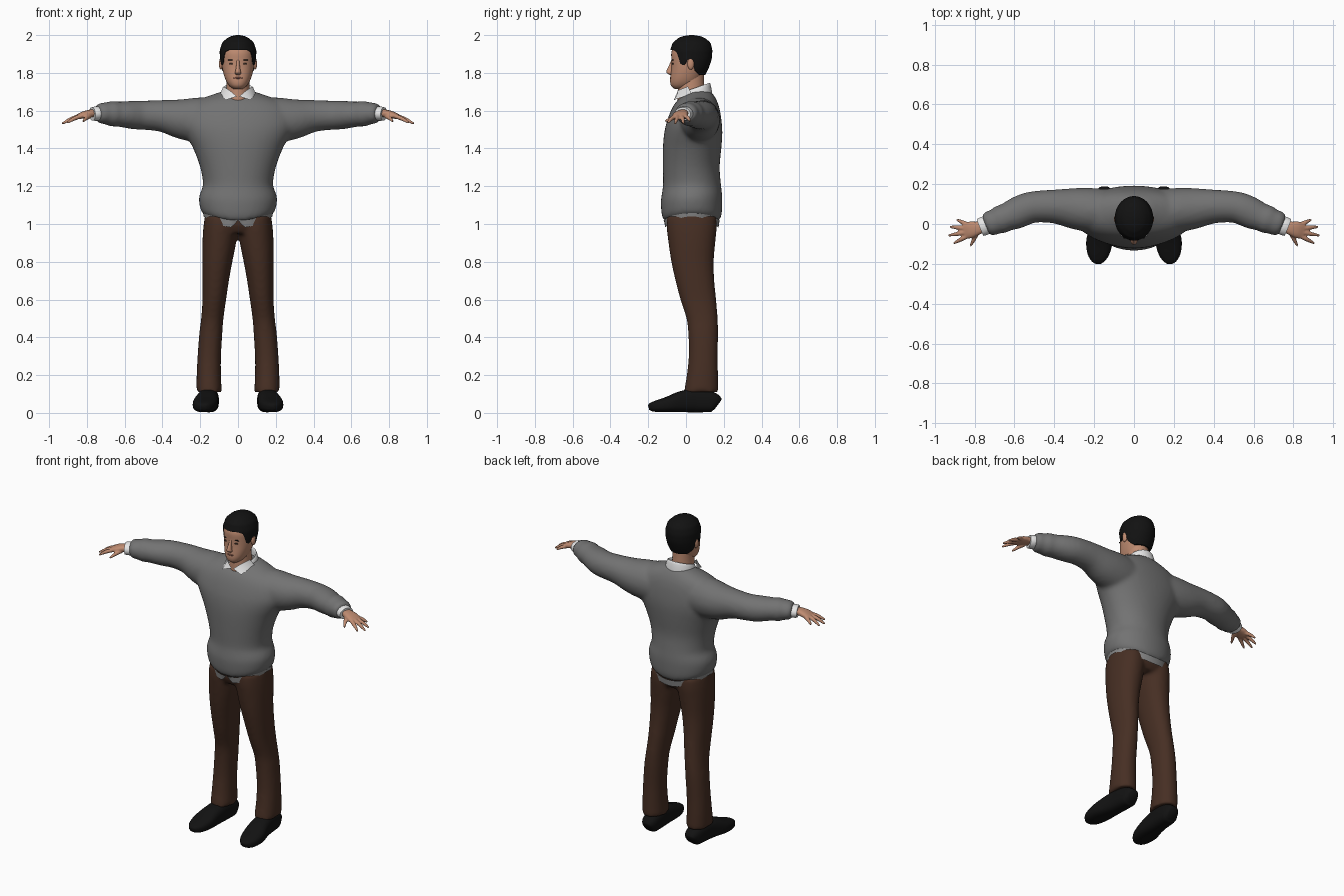
import bpy, bmesh
from math import sin, cos, pi, copysign, radians
from mathutils import Vector

if "Cube" in bpy.data.objects:
    bpy.data.objects.remove(bpy.data.objects["Cube"])


def material(name, r, g, b):
    m = bpy.data.materials.new(name)
    m.use_nodes = True
    m.diffuse_color = (r, g, b, 1)
    m.node_tree.nodes["Principled BSDF"].inputs["Base Color"].default_value = (r, g, b, 1)
    return m


WOOL = material("grey wool", .17, .17, .17)
HEM = material("light grey hem", .25, .25, .25)
WHITE = material("white cotton", .8, .8, .8)
BROWN = material("brown cloth", .062, .028, .017)
BLACK = material("black", .006, .006, .006)
SKIN = material("skin", .52, .26, .165)
LIPS = material("lips", .36, .14, .1)
EYE = material("dark eye", .06, .035, .025)
Z = Vector((0, 0, 1))


def finish(name, bm, mat, voxel=0, angle=60):
    """Turn a bmesh into a smooth object; a voxel size fuses overlapping shells."""
    bmesh.ops.recalc_face_normals(bm, faces=bm.faces)
    mesh = bpy.data.meshes.new(name)
    bm.to_mesh(mesh)
    bm.free()
    mesh.materials.append(mat)
    ob = bpy.data.objects.new(name, mesh)
    bpy.context.collection.objects.link(ob)
    bpy.ops.object.select_all(action='DESELECT')
    ob.select_set(True)
    bpy.context.view_layer.objects.active = ob
    if voxel:
        rm = ob.modifiers.new("fuse", 'REMESH')
        rm.mode = 'VOXEL'
        rm.voxel_size = voxel
        sm = ob.modifiers.new("soften", 'SMOOTH')
        sm.factor, sm.iterations = .5, 6
        for mod in ("fuse", "soften"):
            bpy.ops.object.modifier_apply(modifier=mod)
    bpy.ops.object.shade_smooth_by_angle(angle=radians(angle))
    return ob


def smooth_rings(rings, steps):
    """Catmull-Rom interpolation of ring parameters."""
    out, last = [], len(rings) - 1
    for i in range(last):
        quad = [rings[max(0, min(last, i + k))] for k in (-1, 0, 1, 2)]
        for j in range(steps):
            t = j / steps
            out.append([.5 * (2 * b + (c - a) * t + (2 * a - 5 * b + 4 * c - d) * t * t
                              + (3 * b - a - 3 * c + d) * t ** 3) for a, b, c, d in zip(*quad)])
    return out + [list(rings[-1])]


def bridge(bm, loops, caps=True):
    for lo, hi in zip(loops, loops[1:]):
        n = len(lo)
        for i in range(n):
            bm.faces.new((lo[i], lo[(i + 1) % n], hi[(i + 1) % n], hi[i]))
    if caps:
        bm.faces.new(loops[0])
        bm.faces.new(loops[-1])


def loft(bm, rings, s=1, along=False, n=2.0, seg=32, steps=3, caps=True):
    """Rings are (x, y, z, half width, half depth, sag); along=True turns them across the path."""
    rings = smooth_rings(rings, steps)
    mids = [Vector(r[:3]) for r in rings]
    loops = []
    for k, (x, y, z, a, b, sag) in enumerate(rings):
        side, up = Vector((1, 0, 0)), Vector((0, 1, 0))
        if along:
            t = (mids[min(k + 1, len(mids) - 1)] - mids[max(k - 1, 0)]).normalized()
            side = t.cross(Z).normalized()
            up = side.cross(t)
        loop = []
        for i in range(seg):
            c, d = cos(2 * pi * i / seg), sin(2 * pi * i / seg)
            u = copysign(abs(c) ** (2 / n), c) * max(a, .002)
            v = copysign(abs(d) ** (2 / n), d) * max(b, .002)
            p = mids[k] + side * u + up * v - Z * sag * d * d
            loop.append(bm.verts.new((p.x * s, p.y, p.z)))
        loops.append(loop)
    bridge(bm, loops, caps)
    return loops


def band(z, rx, front, back, x=0, sag=0):
    return (x, (front + back) / 2, z, rx, (back - front) / 2, sag)


def limb(*pts):
    return [(*p, 0) for p in pts]


def ball(name, mat, at, size):
    bm = bmesh.new()
    bmesh.ops.create_uvsphere(bm, u_segments=16, v_segments=10, radius=1)
    for v in bm.verts:
        v.co = Vector(at) + Vector([c * k for c, k in zip(v.co, size)])
    finish(name, bm, mat)


def lerp(table, v):
    if v <= table[0][0]:
        return table[0][1:]
    for p, q in zip(table, table[1:]):
        if v <= q[0]:
            t = (v - p[0]) / (q[0] - p[0])
            return [a + (b - a) * t for a, b in zip(p[1:], q[1:])]
    return table[-1][1:]


# Sweater: body and both sleeves fused
bm = bmesh.new()
loft(bm, [band(1.05, .18, -.112, .17, sag=.035), band(1.075, .198, -.128, .188, sag=.03),
          band(1.13, .207, -.133, .192, sag=.01), band(1.165, .2, -.127, .19),
          band(1.21, .185, -.121, .185), band(1.3, .2, -.122, .178), band(1.4, .237, -.122, .187),
          band(1.47, .275, -.117, .192), band(1.53, .3, -.105, .19), band(1.6, .285, -.08, .18),
          band(1.65, .225, -.05, .165), band(1.685, .135, -.008, .145), band(1.702, .085, .02, .13)],
     n=2.1, seg=48)
for s in (1, -1):
    loft(bm, limb((.1, .06, 1.55, .11, .11), (.2, .068, 1.55, .112, .12), (.3, .078, 1.556, .103, .106),
                  (.4, .088, 1.572, .085, .085), (.5, .086, 1.576, .079, .077), (.55, .072, 1.577, .08, .076),
                  (.6, .05, 1.58, .078, .07), (.64, .034, 1.582, .07, .066), (.67, .022, 1.584, .072, .068),
                  (.7, .01, 1.586, .063, .058), (.725, .001, 1.586, .064, .056),
                  (.745, -.007, 1.585, .052, .044)), s, along=True)
finish("sweater", bm, WOOL, voxel=.012)

# Shirt hem below the sweater, with a small split at the front
bm = bmesh.new()
loops = loft(bm, [band(1.04, .182, -.112, .172, sag=.06), band(1.07, .187, -.118, .178, sag=.05)],
             n=2.1, seg=64, steps=1, caps=False)
for v in loops[0]:
    if v.co.y < 0:
        v.co.z += max(0, .04 - 1.2 * abs(v.co.x))
finish("shirt_hem", bm, HEM)

# Trousers: hips and both legs fused
bm = bmesh.new()
loft(bm, [band(.95, .14, -.08, .14), band(.99, .177, -.1, .163), band(1.03, .176, -.103, .163),
          band(1.08, .17, -.1, .16)], n=2.2)
for s in (1, -1):
    loft(bm, [band(z, (b - a) / 2, f, k, (a + b) / 2) for z, a, b, f, k in (
        (.11, .086, .22, -.012, .172), (.2, .09, .219, .004, .17), (.3, .09, .214, .014, .168),
        (.42, .083, .205, .012, .17), (.5, .077, .195, .002, .168), (.6, .063, .188, -.03, .16),
        (.7, .048, .188, -.056, .15), (.8, .03, .188, -.078, .147), (.9, .01, .188, -.093, .155),
        (.98, .002, .184, -.102, .163), (1.04, .01, .176, -.1, .16))], s, n=2.15)
finish("trousers", bm, BROWN, voxel=.011)

# Head and neck
bm = bmesh.new()
loft(bm, [band(1.715, .025, -.06, .01), band(1.73, .045, -.078, .04), band(1.755, .062, -.084, .07),
          band(1.79, .075, -.081, .09), band(1.83, .084, -.077, .112), band(1.87, .087, -.077, .122),
          band(1.91, .087, -.077, .125), band(1.95, .074, -.058, .113), band(1.975, .045, -.02, .08)],
     n=2.2, seg=40)
loft(bm, [band(1.62, .07, -.045, .11), band(1.68, .063, -.044, .1), band(1.74, .06, -.042, .096),
          band(1.8, .06, -.03, .095)])
finish("head", bm, SKIN)

bm = bmesh.new()
loft(bm, limb((0, -.07, 1.868, .008, .008), (0, -.078, 1.84, .009, .012), (0, -.086, 1.81, .014, .018),
              (0, -.084, 1.798, .017, .016), (0, -.078, 1.79, .01, .008)), seg=16)
finish("nose", bm, SKIN)
ball("mouth", LIPS, (0, -.08, 1.773), (.024, .006, .005))
for s, side in ((1, "left"), (-1, "right")):
    ball(side + "_ear", SKIN, (.09 * s, .025, 1.848), (.011, .018, .031))
    ball(side + "_eye", EYE, (.034 * s, -.069, 1.848), (.014, .005, .005))
    ball(side + "_eyebrow", BLACK, (.036 * s, -.069, 1.868), (.019, .005, .003))

# Hair: a cap whose lower edge drops from the forehead to the nape
SHAPE = ((1.78, .072, -.06, .098), (1.82, .09, -.07, .118), (1.87, .096, -.08, .136),
         (1.92, .097, -.084, .14), (1.96, .084, -.07, .13), (1.985, .057, -.04, .1),
         (1.995, .035, -.015, .075), (2, .008, .02, .04))
EDGE = ((-.065, 1.922), (-.045, 1.908), (-.03, 1.845), (-.005, 1.84), (.005, 1.872), (.04, 1.868),
        (.055, 1.815), (.1, 1.79))
bm = bmesh.new()
loops = []
for k in range(-1, 19):
    t = max(k, 0) / 18
    loop = []
    for i in range(64):
        c, d = cos(2 * pi * i / 64), sin(2 * pi * i / 64)
        low = lerp(EDGE, .03 + .11 * d)[0]
        z = low + (2 - low) * (1 - (1 - t) ** 1.6)
        rx, front, back = lerp(SHAPE, z)
        shrink = .86 if k < 0 else 1
        loop.append(bm.verts.new((rx * c * shrink, (front + back) / 2 + (back - front) / 2 * d * shrink, z)))
    loops.append(loop)
bridge(bm, loops, caps=False)
bm.faces.new(loops[-1])
finish("hair", bm, BLACK)

# Shirt collar: a tilted band with two pointed wings
bm = bmesh.new()
loops = loft(bm, [band(1.66, .094, -.034, .14), band(1.7, .091, -.034, .137), band(1.745, .079, -.03, .128),
                  band(1.742, .07, -.026, .12), band(1.69, .07, -.026, .12)], caps=False, seg=40)
for v in bm.verts:
    v.co.z += .35 * (v.co.y - .13)
for s in (1, -1):
    wing = [bm.verts.new((x * s, y, z)) for x, y, z in (
        (.006, -.056, 1.676), (.045, -.042, 1.708), (.078, .01, 1.728), (.094, .03, 1.69), (.066, -.064, 1.656))]
    hub = bm.verts.new((.055 * s, -.045, 1.688))
    for i in range(5):
        bm.faces.new((wing[i], wing[(i + 1) % 5], hub))
finish("collar", bm, WHITE)

for s, side in ((1, "left"), (-1, "right")):
    # Shirt cuffs
    bm = bmesh.new()
    loft(bm, limb((.735, -.003, 1.585, .046, .037), (.755, -.011, 1.584, .047, .038),
                  (.772, -.018, 1.583, .045, .035)), s, along=True)
    finish(side + "_cuff", bm, WHITE)

    # Hands: palm, four fingers and a thumb fused
    bm = bmesh.new()
    loft(bm, limb((.755, -.011, 1.586, .028, .021), (.785, -.021, 1.585, .034, .02),
                  (.82, -.029, 1.577, .042, .018), (.85, -.035, 1.566, .04, .013)), s, along=True, n=2.4)
    for x, y, tx, ty, tz in ((.835, -.003, .89, .022, 1.545), (.845, -.022, .925, -.014, 1.533),
                             (.845, -.042, .932, -.058, 1.53), (.835, -.06, .905, -.097, 1.535),
                             (.785, -.04, .82, -.11, 1.543)):
        loft(bm, limb((x, y, 1.57, .012, .012), ((x + tx) / 2, (y + ty) / 2, (1.578 + tz) / 2, .011, .011),
                      (tx, ty, tz, .006, .006)), s, along=True, seg=12)
    finish(side + "_hand", bm, SKIN, voxel=.0045)

    # Shoes
    bm = bmesh.new()
    loft(bm, [(x, y, h / 2 + lift, w, h / 2, 0) for x, y, w, h, lift in (
        (.15, .168, .03, .07, .008), (.15, .15, .046, .1, .003), (.153, .1, .052, .12, .003),
        (.157, .04, .054, .125, .003), (.165, -.03, .06, .11, .003), (.174, -.09, .066, .085, .003),
        (.179, -.15, .055, .064, .004), (.18, -.185, .034, .045, .009), (.18, -.198, .014, .025, .016))],
         s, along=True, n=2.7)
    finish(side + "_shoe", bm, BLACK)
